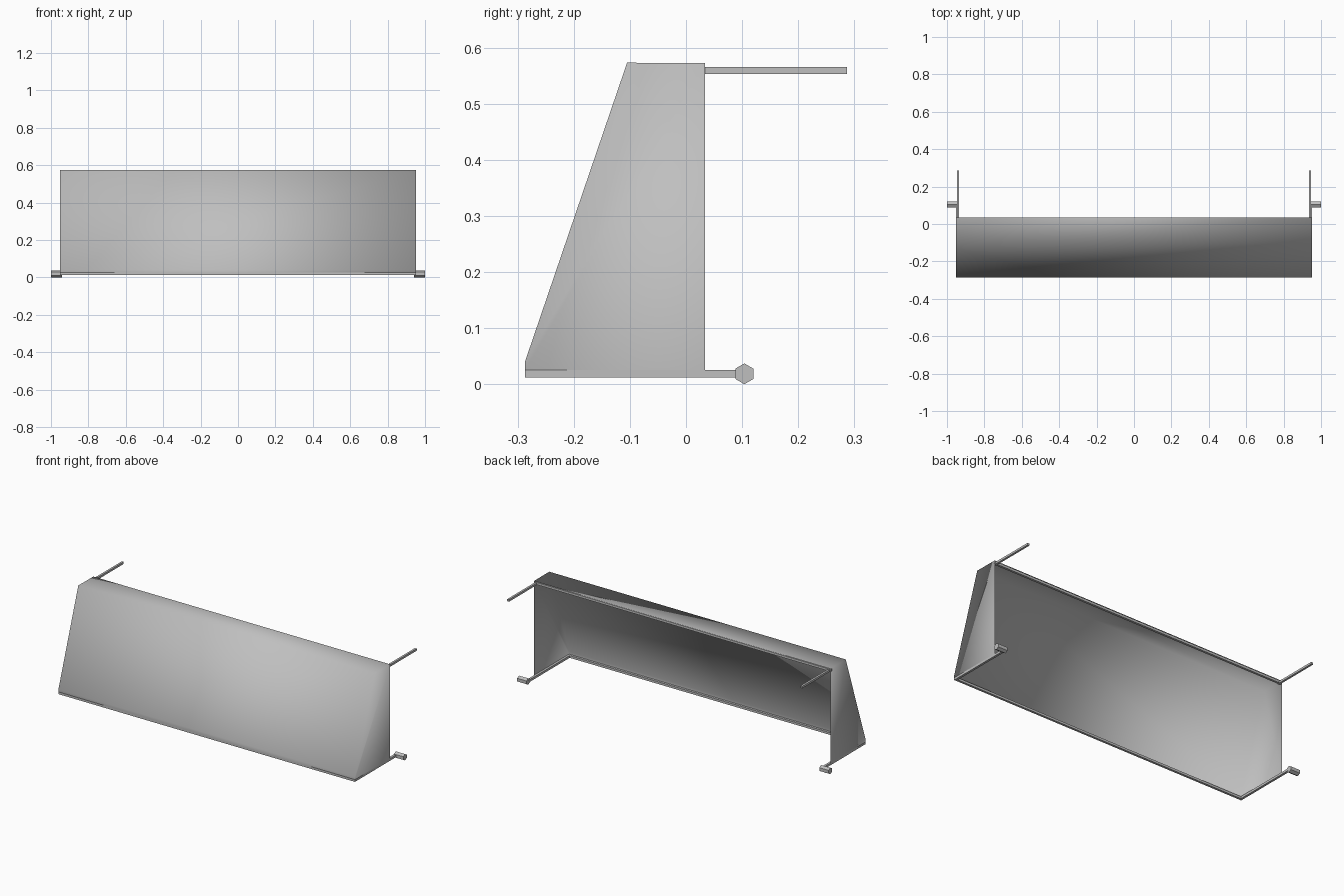
import bpy, bmesh, math

cube = bpy.data.objects.get("Cube")
if cube:
    bpy.data.objects.remove(cube, do_unlink=True)

grey = bpy.data.materials.new("light grey metal")
grey.use_nodes = True
colour = (0.52, 0.52, 0.52, 1)
grey.diffuse_color = colour
grey.node_tree.nodes["Principled BSDF"].inputs["Base Color"].default_value = colour

HALF = 0.952     # half width of the shell
FRONT, BACK = -0.287, 0.034
BAR = 0.013      # frame bar thickness


def finish(bm, name):
    mesh = bpy.data.meshes.new(name)
    bm.to_mesh(mesh)
    bm.free()
    mesh.materials.append(grey)
    obj = bpy.data.objects.new(name, mesh)
    bpy.context.collection.objects.link(obj)
    return obj


def box(name, low, high):
    bm = bmesh.new()
    bmesh.ops.create_cube(bm, size=1)
    for v in bm.verts:
        v.co = [h if c > 0 else l for c, l, h in zip(v.co, low, high)]
    return finish(bm, name)


def cylinder(name, sides, radius, start, end, axis, spin=0):
    """Cylinder between two points along the X or Y axis."""
    bpy.ops.mesh.primitive_cylinder_add(vertices=sides, radius=radius, depth=abs(end[axis] - start[axis]))
    obj = bpy.context.object
    obj.name = name
    obj.location = [(a + b) / 2 for a, b in zip(start, end)]
    obj.rotation_euler = (0, math.pi / 2, 0) if axis == 0 else (math.pi / 2, 0, 0)
    obj.data.materials.append(grey)
    if spin:
        for v in obj.data.vertices:
            x, y = v.co.x, v.co.y
            v.co.x = x * math.cos(spin) - y * math.sin(spin)
            v.co.y = x * math.sin(spin) + y * math.cos(spin)
    return obj


# Thin sheet shell: open at the back and underneath
profile = [(BACK, 0.025), (FRONT, 0.025), (FRONT, 0.04), (-0.105, 0.573), (BACK, 0.572)]
bm = bmesh.new()
right = [bm.verts.new((-HALF, y, z)) for y, z in profile]
left = [bm.verts.new((HALF, y, z)) for y, z in profile]
bm.faces.new(right[::-1])
bm.faces.new(left)
for i in range(1, 4):
    bm.faces.new((right[i], left[i], left[i + 1], right[i + 1]))
for f in bm.faces:
    f.smooth = True
    f.normal_update()
    outward = f.calc_center_median()
    outward.y += 0.08
    outward.z -= 0.25
    if f.normal.dot(outward) < 0:
        f.normal_flip()
finish(bm, "hood_shell")

# Long frame bars
box("bottom_front_bar", (-HALF, FRONT, 0.012), (HALF, FRONT + BAR, 0.012 + BAR))
box("top_rear_bar", (-HALF, BACK - BAR, 0.555), (HALF, BACK, 0.555 + BAR))

# Side bars, rear rods and pivots
for side, s in (("left", 1), ("right", -1)):
    xs = sorted((s * (HALF - BAR), s * HALF))
    box(side + "_bottom_bar", (xs[0], FRONT, 0.012), (xs[1], 0.103, 0.012 + BAR))
    box(side + "_top_rod", (s * 0.941 - 0.006, BACK - BAR, 0.553), (s * 0.941 + 0.006, 0.287, 0.565))
    cylinder(side + "_pivot", 6, 0.0185, (s * 0.94, 0.104, 0.0185), (s * 1.0, 0.104, 0.0185), 0, math.pi / 2)
